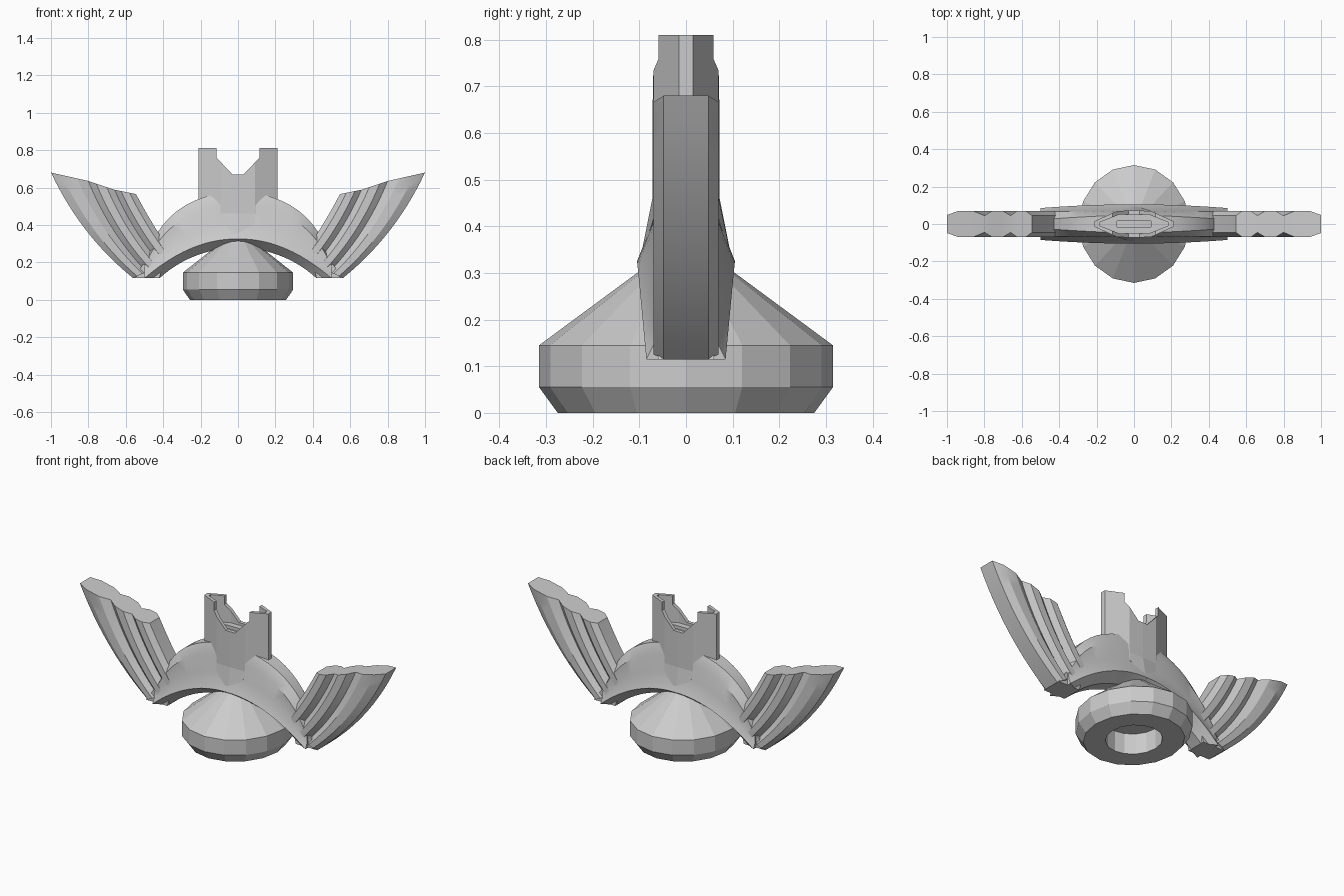
import bpy, bmesh, math
from mathutils import Vector

cube = bpy.data.objects.get("Cube")
if cube:
    bpy.data.objects.remove(cube, do_unlink=True)

metal = bpy.data.materials.new("plain_grey_metal")
metal.use_nodes = True
GREY = (0.6, 0.6, 0.6, 1)
metal.diffuse_color = GREY
metal.node_tree.nodes["Principled BSDF"].inputs["Base Color"].default_value = GREY


def make(name, bm, angle=0, mirror=False):
    """Turn a bmesh into a finished object."""
    bmesh.ops.recalc_face_normals(bm, faces=bm.faces)
    mesh = bpy.data.meshes.new(name)
    bm.to_mesh(mesh)
    bm.free()
    mesh.materials.append(metal)
    if angle:
        mesh.polygons.foreach_set("use_smooth", [True] * len(mesh.polygons))
        mesh.set_sharp_from_angle(angle=math.radians(angle))
    ob = bpy.data.objects.new(name, mesh)
    bpy.context.collection.objects.link(ob)
    if mirror:
        ob.modifiers.new("mirror", "MIRROR")
    return ob


def loft(rings, start=True, end=True):
    """Skin a list of closed rings, with optional caps."""
    bm = bmesh.new()
    rows = [[bm.verts.new(p) for p in ring] for ring in rings]
    n = len(rows[0])
    for a, b in zip(rows, rows[1:]):
        for i in range(n):
            j = (i + 1) % n
            bm.faces.new((a[i], a[j], b[j], b[i]))
    for row, wanted in ((rows[0], start), (rows[-1], end)):
        if wanted:
            # ladder cap joins the front half of the ring to the back half
            for i in range(n // 2 - 1):
                bm.faces.new((row[i], row[i + 1], row[n - 2 - i], row[n - 1 - i]))
    return bm


def bez(p, t):
    a, b, c = (Vector(q) for q in p)
    return a * (1 - t) ** 2 + b * 2 * t * (1 - t) + c * t * t


def both_sides(half):
    """Mirror (x, y, z) points across y to close a ring."""
    return half + [(x, -y, z) for x, y, z in reversed(half)]


# Pommel: sixteen-sided turned knob with a socket underneath
SIDES = 16
profile = [(0.155, 0.12), (0.155, 0), (0.275, 0), (0.315, 0.055),
           (0.315, 0.145), (0.105, 0.3), (0.07, 0.33)]
rings = []
for r, z in profile:
    angles = [math.tau * i / SIDES for i in range(SIDES)]
    rings.append([(0.937 * r * math.cos(a), r * math.sin(a), z) for a in angles])
make("pommel", loft(rings))

# Arched guard: curved crown, hollow flank, flared rim and bevelled underside
crown = [(0, 0.58), (0.4, 0.56), (0.5, 0.2)]
rim = [(0, 0.325), (0.25, 0.33), (0.5, 0.115)]
under = [(0, 0.28), (0.25, 0.27), (0.42, 0.115)]
rings = []
STEPS = 12
for k in range(STEPS + 1):
    t = k / STEPS
    top, edge, low = bez(crown, t), bez(rim, t), bez(under, t)
    section = [(0.05 - 0.03 * t, top), (0.068, top.lerp(edge, 0.25)),
               (0.07, top.lerp(edge, 0.65)), (0.105 - 0.02 * t * t, edge), (0.04, low)]
    rings.append(both_sides([(p.x, y, p.y) for y, p in section]))
make("guard_arch", loft(rings, start=False), 30, mirror=True)

# Wings: three fluted feathers fanning from the guard ends
seams = [[(0.56, 0.115), (0.84, 0.34), (1.0, 0.68)],
         [(0.49, 0.15), (0.69, 0.36), (0.8, 0.635)],
         [(0.43, 0.21), (0.57, 0.38), (0.66, 0.588)],
         [(0.38, 0.29), (0.47, 0.42), (0.545, 0.565)]]
rings = []
for k in range(STEPS + 1):
    t = k / STEPS
    pts = [bez(s, t) for s in seams]
    half = [(pts[0].x, 0.048, pts[0].y)]
    for a, b in zip(pts, pts[1:]):
        for f, y in ((0.3, 0.07), (0.7, 0.07), (1, 0.045)):
            p = a.lerp(b, f)
            half.append((p.x, y, p.y))
    rings.append(both_sides(half))
make("wings", loft(rings), 25, mirror=True)

# Wing feet: blocks where the feathers meet the guard ends
foot = [(0.56, 0.115), (0.42, 0.115), (0.38, 0.28), (0.5, 0.2)]
make("wing_feet", loft([[(x, y, z) for x, z in foot] for y in (-0.06, 0.06)]), mirror=True)

# Blade collar: six-sided sleeve that ends in a point over the arch
columns = [(-0.21, 0.015, 0.53), (-0.09, 0.07, 0.415), (0, 0.1, 0.32),
           (0.09, 0.07, 0.415), (0.21, 0.015, 0.53)]
point = both_sides([(x, y, z) for x, y, z in columns])
waist = both_sides([(x, min(y, 0.072), max(z, 0.46)) for x, y, z in columns])
top = both_sides([(x, min(y, 0.072), 0.81) for x, y, z in columns])
collar = make("blade_collar", loft([point, waist, top]))


def cut(name, bm):
    tool = make(name, bm)
    tool.hide_render = True
    tool.hide_set(True)
    tool.display_type = "WIRE"
    mod = collar.modifiers.new(name, "BOOLEAN")
    mod.operation = "DIFFERENCE"
    mod.solver = "EXACT"
    mod.object = tool


# Cutters: hollow of the sleeve, notch between the prongs, blade slot
hollow = [(-0.185, 0.008), (-0.08, 0.05), (0.08, 0.05), (0.185, 0.008)]
cut("hollow_cutter", loft([both_sides([(x, y, z) for x, y in hollow]) for z in (0.655, 0.9)]))
notch = [(-0.115, 0.9), (-0.115, 0.76), (-0.03, 0.67), (0.03, 0.67), (0.115, 0.76), (0.115, 0.9)]
cut("notch_cutter", loft([[(x, y, z) for x, z in notch] for y in (-0.2, 0.2)]))
slot = [(-0.09, 0.015), (0.09, 0.015)]
cut("slot_cutter", loft([both_sides([(x, y, z) for x, y in slot]) for z in (0.5, 0.7)]))
